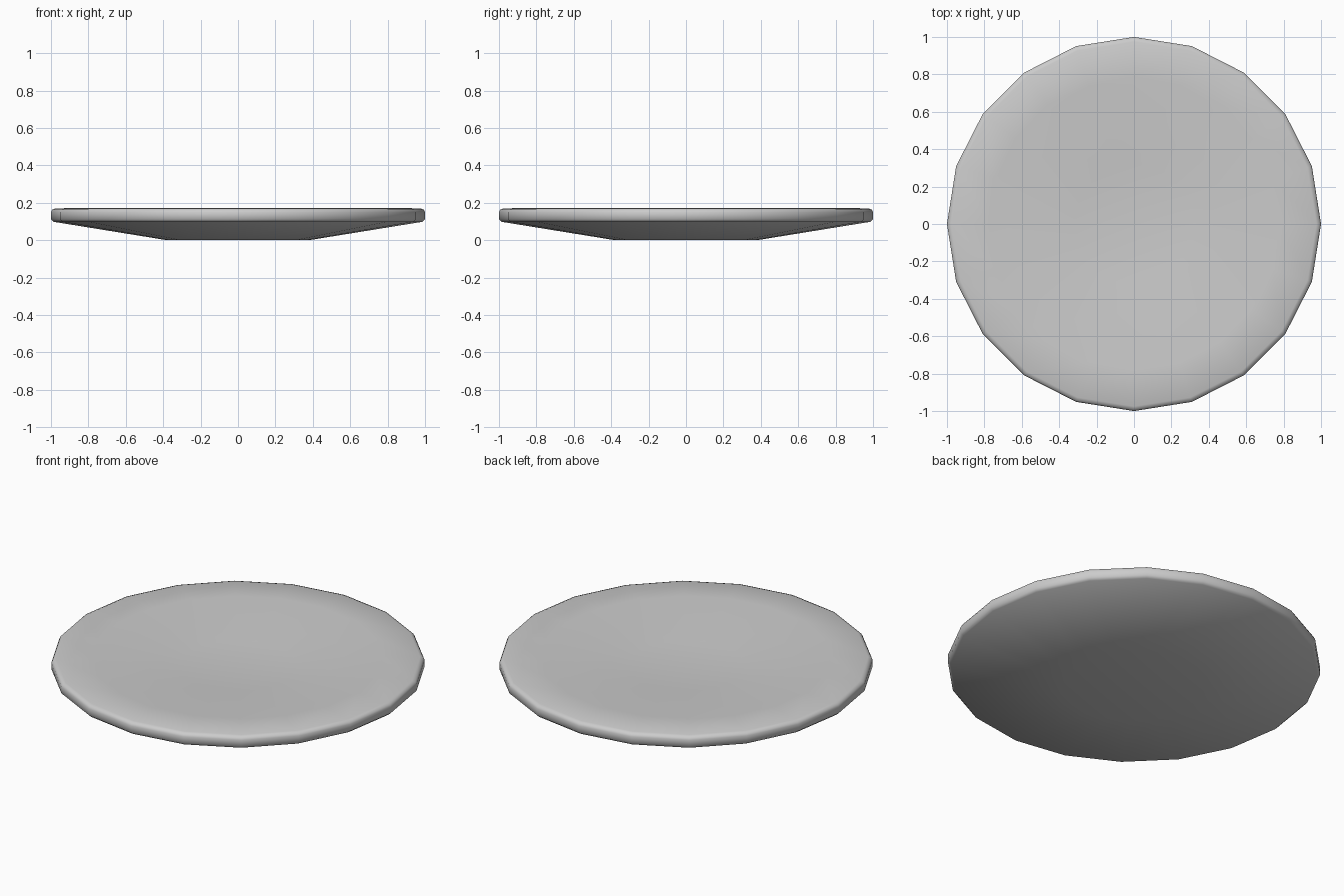
import bpy, bmesh
from math import cos, sin, radians, tau

if "Cube" in bpy.data.objects:
    bpy.data.objects.remove(bpy.data.objects["Cube"])

SIDES = 20
# Plate cross-section (radius, height): underside, rounded rim, shallow well
PROFILE = [(0.38, 0.0), (0.985, 0.098), (1.0, 0.112), (1.0, 0.15),
           (0.993, 0.163), (0.975, 0.17), (0.78, 0.173), (0.32, 0.122)]

bm = bmesh.new()
rings = [[bm.verts.new((r * cos(tau * i / SIDES), r * sin(tau * i / SIDES), z))
          for i in range(SIDES)] for r, z in PROFILE]

# Lathed surface between neighbouring rings
for low, high in zip(rings, rings[1:]):
    for i in range(SIDES):
        j = (i + 1) % SIDES
        bm.faces.new((low[i], low[j], high[j], high[i]))

# Flat foot and flat centre of the well
bm.faces.new(rings[0][::-1])
bm.faces.new(rings[-1])

mesh = bpy.data.meshes.new("plate")
bm.to_mesh(mesh)
bm.free()
plate = bpy.data.objects.new("plate", mesh)
bpy.context.collection.objects.link(plate)

# Smooth shading
bpy.context.view_layer.objects.active = plate
plate.select_set(True)
bpy.ops.object.shade_smooth_by_angle(angle=radians(50))
